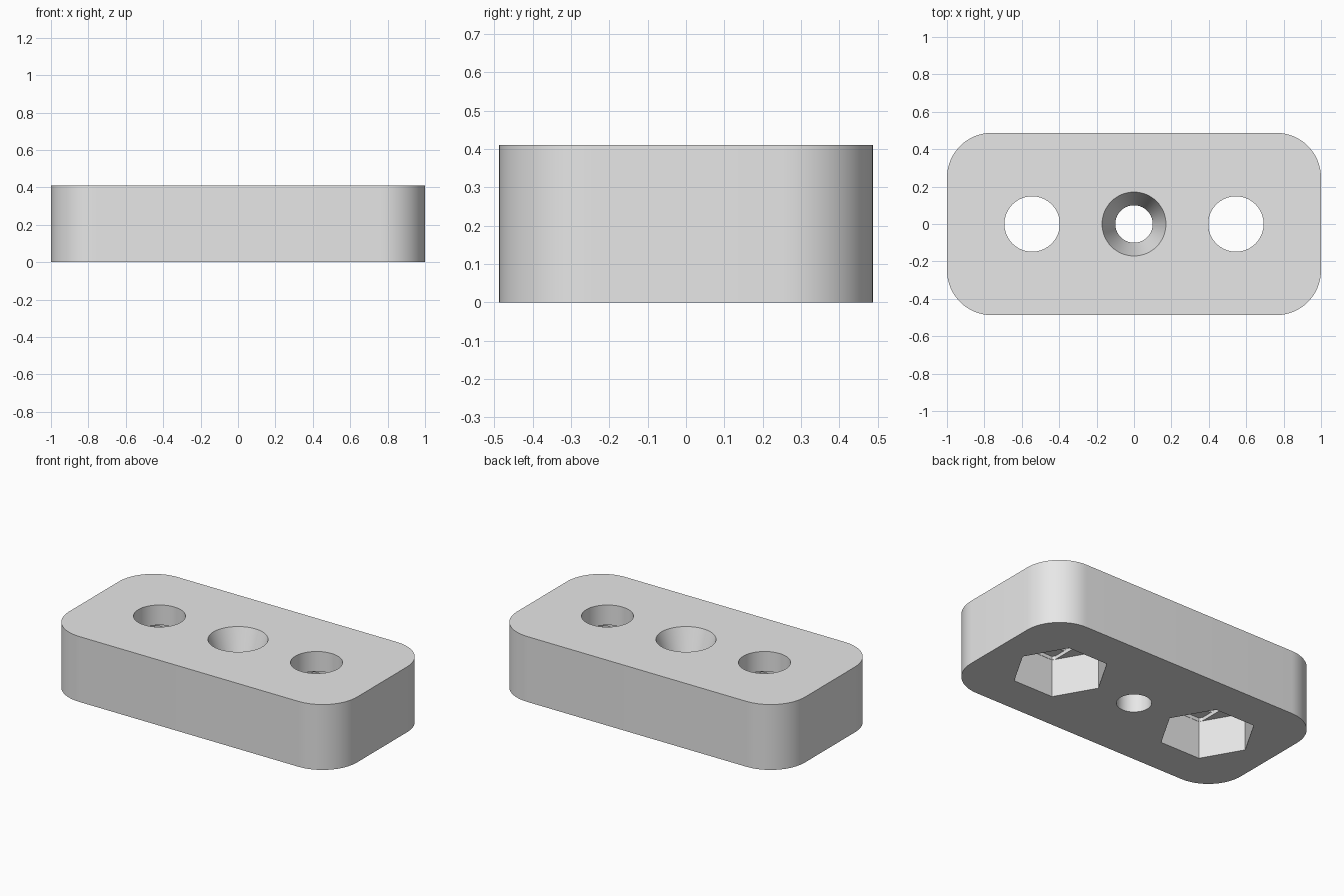
import bpy
import math

cube = bpy.data.objects.get("Cube")
if cube:
    bpy.data.objects.remove(cube, do_unlink=True)

HEIGHT = 0.41
HALF_X, HALF_Y, CORNER = 1.0, 0.4875, 0.24
BOLT_X, BOLT_R = 0.545, 0.148
NUT_R, NUT_TOP = 0.28, 0.24
STEP = 0.022

grey = bpy.data.materials.new("plain grey")
grey.use_nodes = True
grey.diffuse_color = (0.8, 0.8, 0.8, 1)
grey.node_tree.nodes["Principled BSDF"].inputs["Base Color"].default_value = (0.8, 0.8, 0.8, 1)


def circle(radius, sides=64, cx=0.0, cy=0.0):
    return [(cx + radius * math.cos(math.tau * i / sides),
             cy + radius * math.sin(math.tau * i / sides)) for i in range(sides)]


def loft(name, layers):
    """Closed solid through (outline, z) layers with equal point counts."""
    n = len(layers[0][0])
    verts = [(x, y, z) for outline, z in layers for x, y in outline]
    faces = [list(range(n))[::-1], list(range(len(verts) - n, len(verts)))]
    for k in range(len(layers) - 1):
        for i in range(n):
            j = (i + 1) % n
            faces.append([k * n + i, k * n + j, (k + 1) * n + j, (k + 1) * n + i])
    mesh = bpy.data.meshes.new(name)
    mesh.from_pydata(verts, [], faces)
    mesh.materials.append(grey)
    obj = bpy.data.objects.new(name, mesh)
    bpy.context.collection.objects.link(obj)
    return obj


def cut(target, cutter):
    cutter.hide_render = True
    mod = target.modifiers.new("cut", "BOOLEAN")
    mod.operation = "DIFFERENCE"
    mod.solver = "EXACT"
    mod.object = cutter
    bpy.context.view_layer.objects.active = target
    bpy.ops.object.modifier_apply(modifier=mod.name)
    bpy.data.objects.remove(cutter, do_unlink=True)


# Rounded block
outline = []
for quarter, (sx, sy) in enumerate([(1, 1), (-1, 1), (-1, -1), (1, -1)]):
    for i in range(17):
        a = (quarter + i / 16) * math.pi / 2
        outline.append((sx * (HALF_X - CORNER) + CORNER * math.cos(a),
                        sy * (HALF_Y - CORNER) + CORNER * math.sin(a)))
block = loft("mounting_block", [(outline, 0), (outline, HEIGHT)])

# Countersunk centre screw hole
bore, rim = circle(0.1), circle(0.171)
cut(block, loft("countersink_cutter",
                [(bore, -0.1), (bore, 0.2), (rim, HEIGHT), (rim, HEIGHT + 0.1)]))

# Bolt holes with hexagonal nut pockets and stepped pocket ceilings
for side in (-1, 1):
    cx = side * BOLT_X
    hexagon = circle(NUT_R, 6, cx)
    cut(block, loft("nut_cutter", [(hexagon, -0.1), (hexagon, NUT_TOP)]))

    r, w = NUT_R - 0.002, 0.15
    end, shoulder = r * math.sqrt(3) / 2, (r - w) * math.sqrt(3)
    half = [(w, -shoulder), (w, shoulder), (r / 2, end), (-r / 2, end)]
    slot = [(cx + s * x, s * y) for s in (1, -1) for x, y in half]
    cut(block, loft("slot_cutter", [(slot, NUT_TOP - 0.05), (slot, NUT_TOP + STEP)]))

    q = 0.149
    square = [(cx - q, -q), (cx + q, -q), (cx + q, q), (cx - q, q)]
    cut(block, loft("square_cutter", [(square, NUT_TOP - 0.03), (square, NUT_TOP + 2 * STEP)]))

    hole = circle(BOLT_R, 64, cx)
    cut(block, loft("bolt_cutter", [(hole, NUT_TOP - 0.02), (hole, HEIGHT + 0.1)]))

# Smooth round walls, crisp edges
bpy.ops.object.select_all(action="DESELECT")
block.select_set(True)
bpy.context.view_layer.objects.active = block
bpy.ops.object.shade_smooth_by_angle(angle=math.radians(15))
